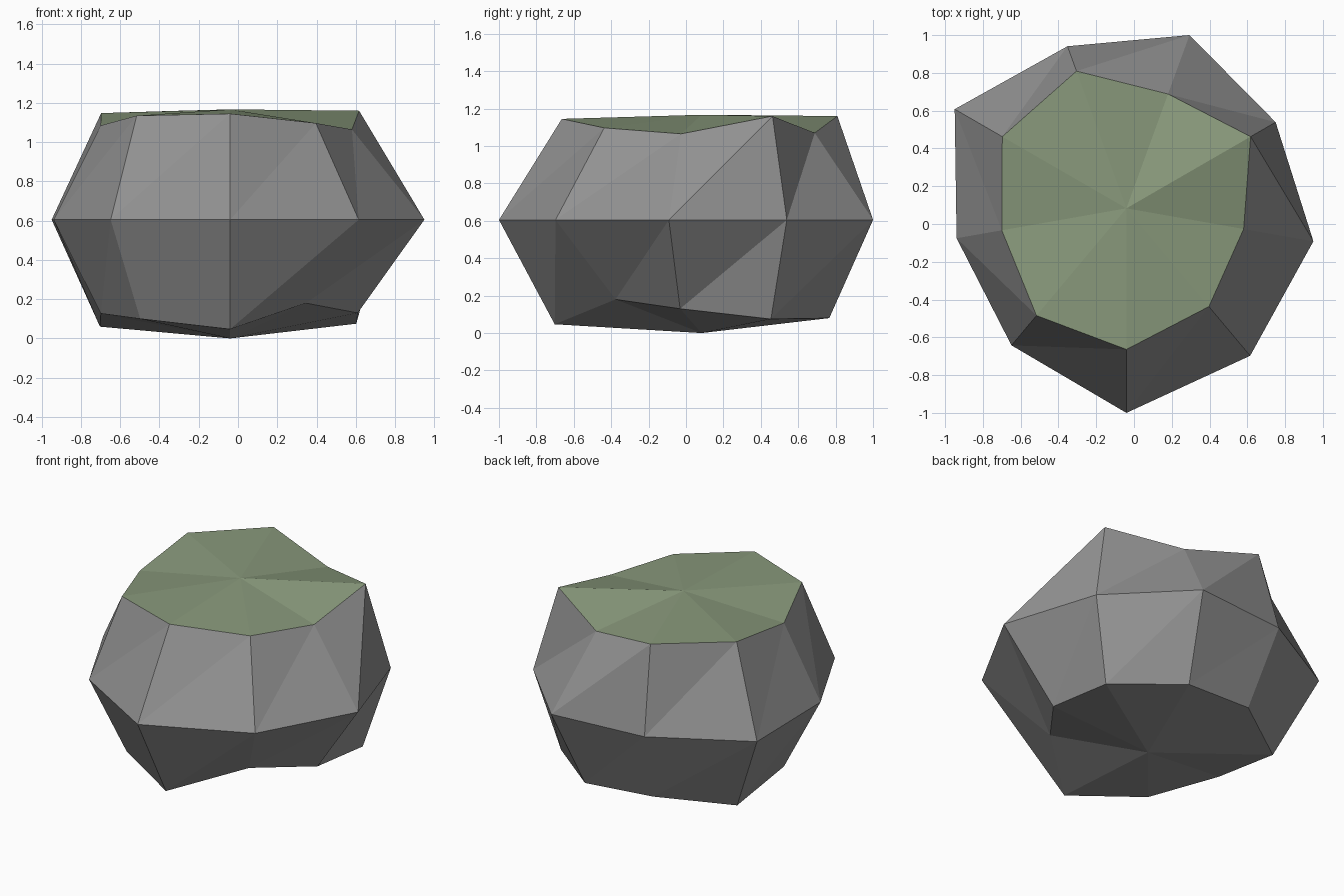
import bpy
import bmesh
from math import cos, sin, radians

if "Cube" in bpy.data.objects:
    bpy.data.objects.remove(bpy.data.objects["Cube"], do_unlink=True)


def make_material(name, colour):
    material = bpy.data.materials.new(name)
    material.use_nodes = True
    material.diffuse_color = (*colour, 1)
    material.node_tree.nodes["Principled BSDF"].inputs["Base Color"].default_value = (*colour, 1)
    return material


SIDES = 9
STONE, MOSS = range(2)
CENTRE = (-0.04, 0.083)

bm = bmesh.new()


def add_ring(radii, heights):
    """Ring of points at even angles, each with its own radius and height."""
    ring = []
    for i, (radius, height) in enumerate(zip(radii, heights)):
        angle = radians(-10 + i * 360 / SIDES)
        ring.append(bm.verts.new((CENTRE[0] + radius * cos(angle),
                                  CENTRE[1] + radius * sin(angle), height)))
    return ring


def add_face(material_index, *verts):
    face = bm.faces.new(verts)
    face.material_index = material_index
    face.smooth = False


# Irregular rings and the two end points of the boulder
lower = add_ring([.66, .742, .727, .70, .766, .669, .713, .785, .60],
                 [.13, .075, .08, .11, .06, .127, .1, .047, .18])
middle = add_ring([1.005, .912, .976, .913, 1.05, .913, .947, 1.083, 1.019],
                  [.605] * SIDES)
upper = add_ring([.63, .759, .644, .773, .759, .67, .741, .747, .679],
                 [1.065, 1.16, 1.07, 1.16, 1.148, 1.085, 1.135, 1.145, 1.097])
base_point = bm.verts.new((*CENTRE, 0))
top_point = bm.verts.new((*CENTRE, 1.167))

for i in range(SIDES):
    j = (i + 1) % SIDES
    # Stone underside and faceted flanks
    add_face(STONE, base_point, lower[j], lower[i])
    add_face(STONE, lower[i], lower[j], middle[j])
    add_face(STONE, lower[i], middle[j], middle[i])
    add_face(STONE, middle[i], middle[j], upper[j])
    add_face(STONE, middle[i], upper[j], upper[i])
    # Mossy cap
    add_face(MOSS, top_point, upper[i], upper[j])

mesh = bpy.data.meshes.new("mossy_boulder")
bm.to_mesh(mesh)
bm.free()
mesh.materials.append(make_material("stone grey", (0.29, 0.29, 0.29)))
mesh.materials.append(make_material("moss green", (0.25, 0.32, 0.20)))
boulder = bpy.data.objects.new("mossy_boulder", mesh)
bpy.context.collection.objects.link(boulder)
